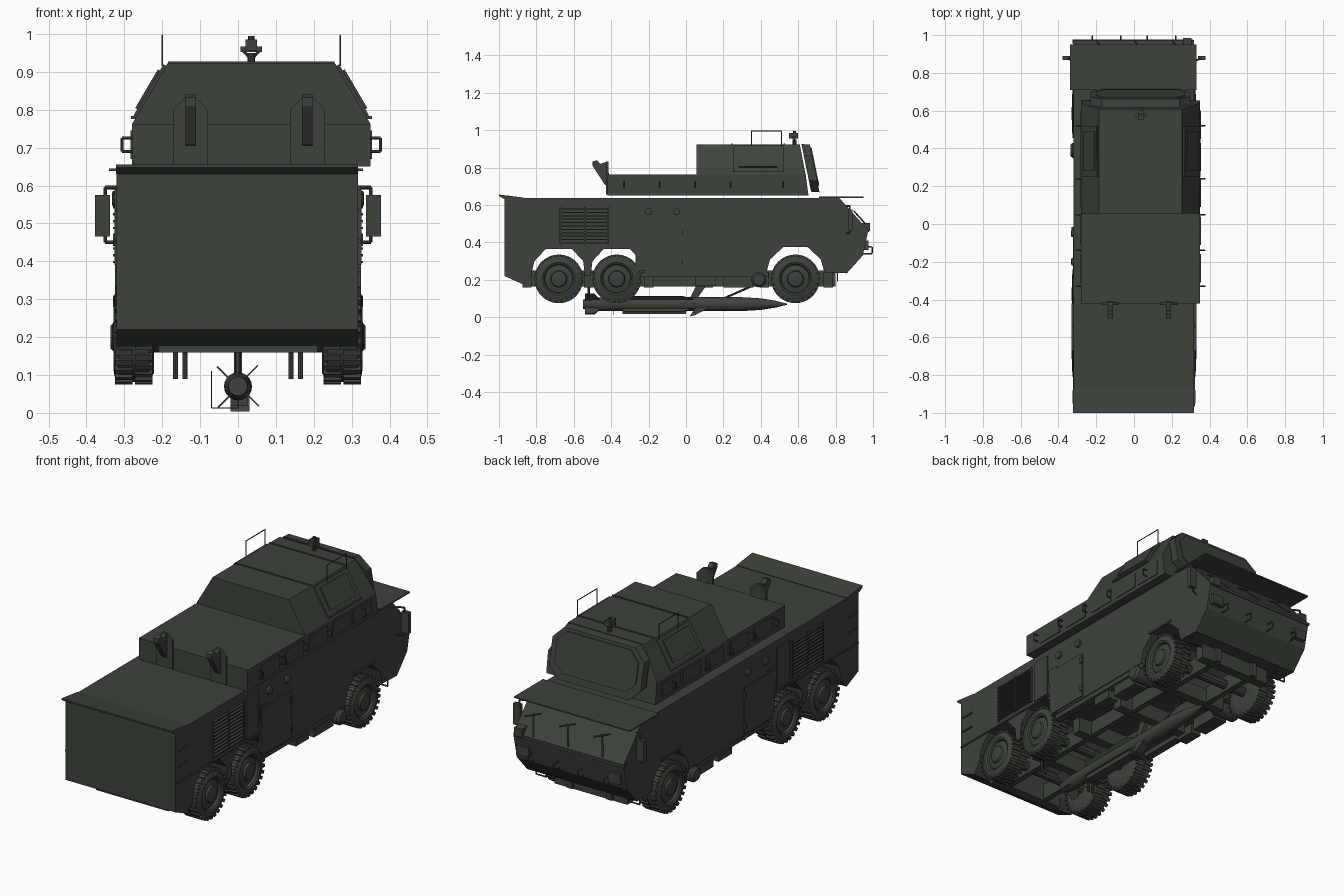
import bpy, bmesh, math
from mathutils import Vector as V

mat = bpy.data.materials.new("dark olive")
mat.diffuse_color = (0.047, 0.056, 0.044, 1)
CX = 0.035  # turret centre line

def prism(pts, vec):
    n = len(pts)
    a = [V(p) for p in pts]
    faces = [tuple(range(n)), tuple(range(n, 2 * n))]
    faces += [(i, (i + 1) % n, n + (i + 1) % n, n + i) for i in range(n)]
    return a + [p + V(vec) for p in a], faces

def side(pts, x0, x1):  # (y, z) outline extruded across x
    return prism([(x0, y, z) for y, z in pts], (x1 - x0, 0, 0))

def slab(pts, t):  # flat polygon thickened along its normal
    a = [V(p) for p in pts]
    return prism(a, (a[1] - a[0]).cross(a[2] - a[1]).normalized() * t)

def box(x0, x1, y0, y1, z0, z1):
    return side([(y0, z0), (y1, z0), (y1, z1), (y0, z1)], x0, x1)

def rod(a, b, r=0.004, n=6):
    a, b = V(a), V(b)
    d = b - a
    u = d.orthogonal().normalized()
    w = d.normalized().cross(u)
    return prism([a + r * (u * math.cos(t) + w * math.sin(t))
                  for t in (2 * math.pi * i / n for i in range(n))], d)

def path(pts, r=0.004, closed=False):
    q = pts + pts[:1] if closed else pts
    return [rod(a, b, r) for a, b in zip(q, q[1:])]

def lathe(prof, c, axis, n=28):  # profile of (distance along axis, radius)
    vs, fs, m = [], [], len(prof)
    for d, r in prof:
        for i in range(n):
            t = 2 * math.pi * i / n
            p = (d, r * math.cos(t), r * math.sin(t)) if axis == 'x' else (r * math.cos(t), d, r * math.sin(t))
            vs.append(V(c) + V(p))
    for j in range(m - 1):
        fs += [(j * n + i, j * n + (i + 1) % n, (j + 1) * n + (i + 1) % n, (j + 1) * n + i) for i in range(n)]
    fs += [tuple(range(n)), tuple(range((m - 1) * n, m * n))]
    return vs, fs

def build(name, *parts, mirror=None, smooth=False):
    parts = list(parts)
    if mirror is not None:
        parts += [([V((2 * mirror - v.x, v.y, v.z)) for v in vs], fs) for vs, fs in parts]
    bm = bmesh.new()
    for vs, fs in parts:
        b = [bm.verts.new(v) for v in vs]
        for f in fs:
            bm.faces.new([b[i] for i in f])
    bmesh.ops.recalc_face_normals(bm, faces=bm.faces)
    me = bpy.data.meshes.new(name)
    bm.to_mesh(me)
    bm.free()
    me.materials.append(mat)
    ob = bpy.data.objects.new(name, me)
    bpy.context.collection.objects.link(ob)
    if smooth:
        bpy.ops.object.select_all(action='DESELECT')
        ob.select_set(True)
        bpy.context.view_layer.objects.active = ob
        bpy.ops.object.shade_smooth_by_angle(angle=math.radians(35))
    return ob

# Hull with wheel arches
hull = [(-0.97, 0.637), (-0.97, 0.22), (-0.87, 0.175), (-0.83, 0.22), (-0.81, 0.30), (-0.75, 0.365),
        (-0.61, 0.365), (-0.55, 0.30), (-0.54, 0.22), (-0.51, 0.22), (-0.50, 0.30), (-0.44, 0.365),
        (-0.30, 0.365), (-0.24, 0.30), (-0.22, 0.24), (0.43, 0.24), (0.45, 0.31), (0.52, 0.375),
        (0.65, 0.375), (0.72, 0.31), (0.74, 0.24), (0.86, 0.235), (0.945, 0.33), (0.975, 0.465), (0.82, 0.637)]
build("hull", side(hull, -0.32, 0.317))
build("roof_lip", side([(-0.87, 0.632), (-0.87, 0.64), (-1.0, 0.656), (-1.0, 0.648), (-0.97, 0.63)], -0.322, 0.317))
build("visor", box(-0.34, 0.33, 0.71, 0.95, 0.638, 0.645))

# Chassis under the floor
build("chassis_rails", box(0.10, 0.13, -0.85, 0.80, 0.165, 0.25), mirror=0)
build("crossmembers", *[box(-0.21, 0.21, y - 0.025, y + 0.025, 0.16, 0.24) for y in (-0.85, -0.52, -0.2, 0.12, 0.42, 0.76)])
build("axles", *[rod((-0.24, y, 0.205), (0.24, y, 0.205), 0.025, 10) for y in (-0.68, -0.37, 0.585)])
build("dampers", *[rod((x, -0.52, 0.09), (x, -0.52, 0.2), 0.007, 8) for x in (0.14, 0.165)], mirror=0)
build("side_sill", box(0.27, 0.312, -0.24, 0.44, 0.215, 0.24), box(0.24, 0.30, 0.05, 0.16, 0.17, 0.22),
      box(0.22, 0.30, 0.2, 0.36, 0.16, 0.22), mirror=0)
build("air_tank", lathe([(0.2, 0.03), (0.21, 0.04), (0.325, 0.04), (0.337, 0.03)], (0, 0.39, 0.2), 'x', 16), mirror=0, smooth=True)

# Wheels with staggered tread blocks
def wheel(name, s, y):
    c = (0, y, 0.205)
    prof = [(0.222, 0.07), (0.222, 0.10), (0.235, 0.123), (0.315, 0.123), (0.326, 0.108), (0.329, 0.088),
            (0.322, 0.078), (0.310, 0.074), (0.318, 0.045), (0.328, 0.04), (0.332, 0.025)]
    parts = [lathe([(s * d, r) for d, r in prof], c, 'x')]
    for row, (x0, x1) in enumerate(((0.226, 0.272), (0.278, 0.325))):
        for i in range(26):
            t = 2 * math.pi * (i + row / 2) / 26
            pts = [(y + r * math.cos(t + k), 0.205 + r * math.sin(t + k))
                   for r, k in ((0.115, -0.07), (0.115, 0.07), (0.13, 0.06), (0.13, -0.06))]
            parts.append(side(pts, s * x0, s * x1))
    build(name, *parts, smooth=True)

for y, n in ((-0.68, "rear"), (-0.37, "middle"), (0.585, "front")):
    wheel(n + "_wheel_right", 1, y)
    wheel(n + "_wheel_left", -1, y)

# Hull side details
build("arch_trim", box(0.315, 0.324, -0.965, -0.24, 0.366, 0.374), box(0.315, 0.324, 0.50, 0.67, 0.376, 0.386), mirror=0)
build("louvres", *[side([(-0.67, z), (-0.42, z), (-0.42, z + 0.006), (-0.67, z + 0.006)], 0.31, 0.33)
                   for z in [0.395 + 0.018 * i for i in range(11)]],
      *[box(0.31, 0.326, y, y + 0.008, 0.39, 0.59) for y in (-0.675, -0.545, -0.42)], mirror=0)
build("side_doors", box(0.31, 0.324, -0.27, -0.02, 0.25, 0.495), box(0.31, 0.325, -0.39, -0.29, 0.38, 0.60),
      box(0.31, 0.322, -0.28, -0.22, 0.43, 0.51), mirror=0)
build("door_hinges", *[box(0.31, 0.33, -0.03, -0.015, z, z + 0.03) for z in (0.28, 0.44)], mirror=0)
build("filler_caps", *[lathe([(0.31, 0.02), (0.33, 0.02), (0.333, 0.014)], (0, y, 0.565), 'x', 12) for y in (-0.2, -0.05)], mirror=0)
build("rear_corner_steps", *[box(0.31, 0.325, -0.95, -0.88, z, z + 0.008) for z in (0.45, 0.53)], mirror=0)

# Cab front: windscreen panes, wipers, lamps, tow loops, mirrors
def screen(x, t, off=0.0):  # point on the sloping windscreen
    return (x, 0.82 + 0.155 * t + off, 0.637 - 0.172 * t + off)
build("windscreen_panes", *[slab([screen(a, 0.12), screen(a, 0.85), screen(b, 0.85), screen(b, 0.12)], 0.006)
                            for a, b in ((-0.29, -0.11), (-0.09, 0.09), (0.11, 0.29))])
wip = []
for x in (-0.2, 0.0, 0.2):
    wip += [rod(screen(x, 0.95, 0.008), screen(x + 0.05, 0.5, 0.008)),
            rod(screen(x + 0.01, 0.45, 0.008), screen(x + 0.09, 0.6, 0.008))]
build("wipers", *wip)
build("nose_ledge", box(-0.325, 0.312, 0.955, 0.978, 0.455, 0.468))
build("headlamps", box(0.23, 0.30, 0.945, 0.975, 0.36, 0.41), mirror=0)
build("marker_lamp", box(0.26, 0.305, 0.93, 0.985, 0.46, 0.505))
loops = []
for x in (-0.22, -0.07, 0.07, 0.22):
    loops += path([(x, 0.945, 0.38), (x, 0.995, 0.375), (x, 0.995, 0.34), (x, 0.94, 0.34)])
build("tow_loops", *loops)
build("front_steps", *path([(0.24, 0.81, 0.24), (0.24, 0.81, 0.195), (0.30, 0.81, 0.195), (0.30, 0.81, 0.24)]), mirror=0)
build("mirrors", box(0.338, 0.378, 0.868, 0.89, 0.465, 0.575),
      *path([(0.315, 0.86, 0.595), (0.35, 0.875, 0.595), (0.35, 0.875, 0.45), (0.315, 0.86, 0.45)], 0.005), mirror=0)

# Turret base and cabin
build("turret_base", side([(-0.42, 0.65), (0.655, 0.65), (0.64, 0.762), (-0.42, 0.762)], -0.28, 0.35))
def cab(y0, y1, t):  # one cabin ring edge pair, t = 0 bottom, 1 top
    w, z = 0.315 - 0.095 * t, 0.762 + 0.162 * t
    return [(CX - w, y0, z), (CX + w, y0, z), (CX + w, y1, z), (CX - w, y1, z)]
build("turret_cabin", ([V(p) for p in cab(0.055, 0.64, 0) + cab(0.055, 0.608, 1)],
      [(0, 1, 2, 3), (4, 5, 6, 7), (0, 1, 5, 4), (1, 2, 6, 5), (2, 3, 7, 6), (3, 0, 4, 7)]))
def wall(y, t):
    return (CX + 0.315 - 0.095 * t, y, 0.762 + 0.162 * t)
build("cabin_hatches", slab([wall(0.25, 0.12), wall(0.52, 0.12), wall(0.52, 0.95), wall(0.25, 0.95)], 0.008),
      slab([wall(0.28, 0.22), wall(0.49, 0.22), wall(0.49, 0.85), wall(0.28, 0.85)], 0.014),
      box(0.33, 0.353, 0.25, 0.52, 0.776, 0.784), mirror=CX)
build("roof_strips", *[box(CX - 0.22, CX + 0.22, y, y + 0.008, 0.92, 0.928) for y in (0.24, 0.52)])

# Turret side boxes and grab loops
grab = []
for y in (-0.33, -0.14, 0.05, 0.24, 0.52):
    grab += path([(0.345, y, 0.725), (0.376, y, 0.725), (0.376, y, 0.69), (0.345, y, 0.69)])
build("grab_loops", *grab, mirror=CX)
build("side_panels", *[box(0.34, 0.354, y, y + 0.15, 0.67, 0.745) for y in (-0.31, -0.11, 0.09, 0.28, 0.45)], mirror=CX)

# Octagonal radar face, tilted
def face(u, v, off=0.0):
    return (CX + u, 0.612 + 0.052 * (1 - v) + off, 0.67 + 0.255 * v + 0.2 * off)
def octagon(w, a, b, c, off):
    d = c / 0.255
    return [face(u, v, off) for u, v in ((-w, a + d), (-w, b - d), (-w + c, b), (w - c, b),
                                         (w, b - d), (w, a + d), (w - c, a), (-w + c, a))]
build("radar_array", prism(octagon(0.265, 0, 1, 0.06, 0.005), (0, 0.045, -0.003)))
build("radar_face", prism(octagon(0.235, 0.1, 0.9, 0.05, 0.045), (0, 0.009, 0)))

# Rear exhaust horns with backing plates
horns = []
for x in (-0.125, 0.183):
    horns.append(side([(-0.42, 0.70), (-0.435, 0.71), (-0.5, 0.81), (-0.5, 0.832), (-0.475, 0.84),
                       (-0.46, 0.82), (-0.43, 0.83), (-0.41, 0.76)], x - 0.014, x + 0.014))
    horns.append(prism([(x - 0.046, -0.428, 0.655), (x + 0.046, -0.428, 0.655), (x + 0.046, -0.428, 0.80),
                        (x + 0.014, -0.428, 0.832), (x - 0.014, -0.428, 0.832), (x - 0.046, -0.428, 0.80)], (0, 0.014, 0)))
build("rear_horns", *horns)

# Roof rails and camera
build("roof_rails", *path([(0.27, 0.35, 0.915), (0.27, 0.35, 0.996), (0.27, 0.51, 0.996), (0.27, 0.51, 0.915)], 0.0025), mirror=CX)
build("camera", rod((CX, 0.58, 0.92), (CX, 0.58, 0.95), 0.01, 10), box(CX - 0.015, CX + 0.015, 0.55, 0.60, 0.955, 0.985),
      rod((CX, 0.58, 0.98), (CX, 0.58, 0.995), 0.008, 8), box(CX - 0.028, CX + 0.028, 0.57, 0.585, 0.953, 0.967),
      rod((CX, 0.58, 0.932), (CX + 0.025, 0.58, 0.96)), rod((CX, 0.58, 0.932), (CX - 0.025, 0.58, 0.96)))

# Missile slung below the floor, with cross fins
build("missile", lathe([(-0.55, 0.025), (-0.5, 0.033), (-0.45, 0.037), (0.3, 0.037), (0.4, 0.031),
                        (0.48, 0.018), (0.54, 0.003)], (0, 0, 0.07), 'y', 20), smooth=True)
fins = []
for a in (45, 135, 225, 315):
    c, s = math.cos(math.radians(a)), math.sin(math.radians(a))
    for prof in ([(-0.54, 0.02), (-0.54, 0.076), (-0.49, 0.076), (-0.45, 0.02)],
                 [(-0.34, 0.03), (-0.34, 0.058), (-0.02, 0.058), (0.06, 0.03)]):
        fins.append(slab([(r * c, y, 0.07 + r * s) for y, r in prof], 0.004))
build("missile_fins", *fins)
build("missile_pylons", side([(0.02, 0.10), (0.06, 0.10), (0.13, 0.2), (0.07, 0.2)], -0.01, 0.01),
      side([(0.02, 0.004), (0.05, 0.012), (0.14, 0.06), (0.05, 0.05)], -0.02, 0.03),
      box(-0.02, 0.025, -0.34, 0.0, 0.018, 0.04),
      rod((0, 0.2, 0.1), (0, 0.36, 0.17), 0.006), rod((0, -0.3, 0.1), (0, -0.3, 0.17), 0.008))
build("trailing_wire", *path([(-0.07, -0.39, 0.11), (-0.07, -0.39, 0.013), (0, -0.39, 0.013), (0, -0.39, 0.05)], 0.0015))
